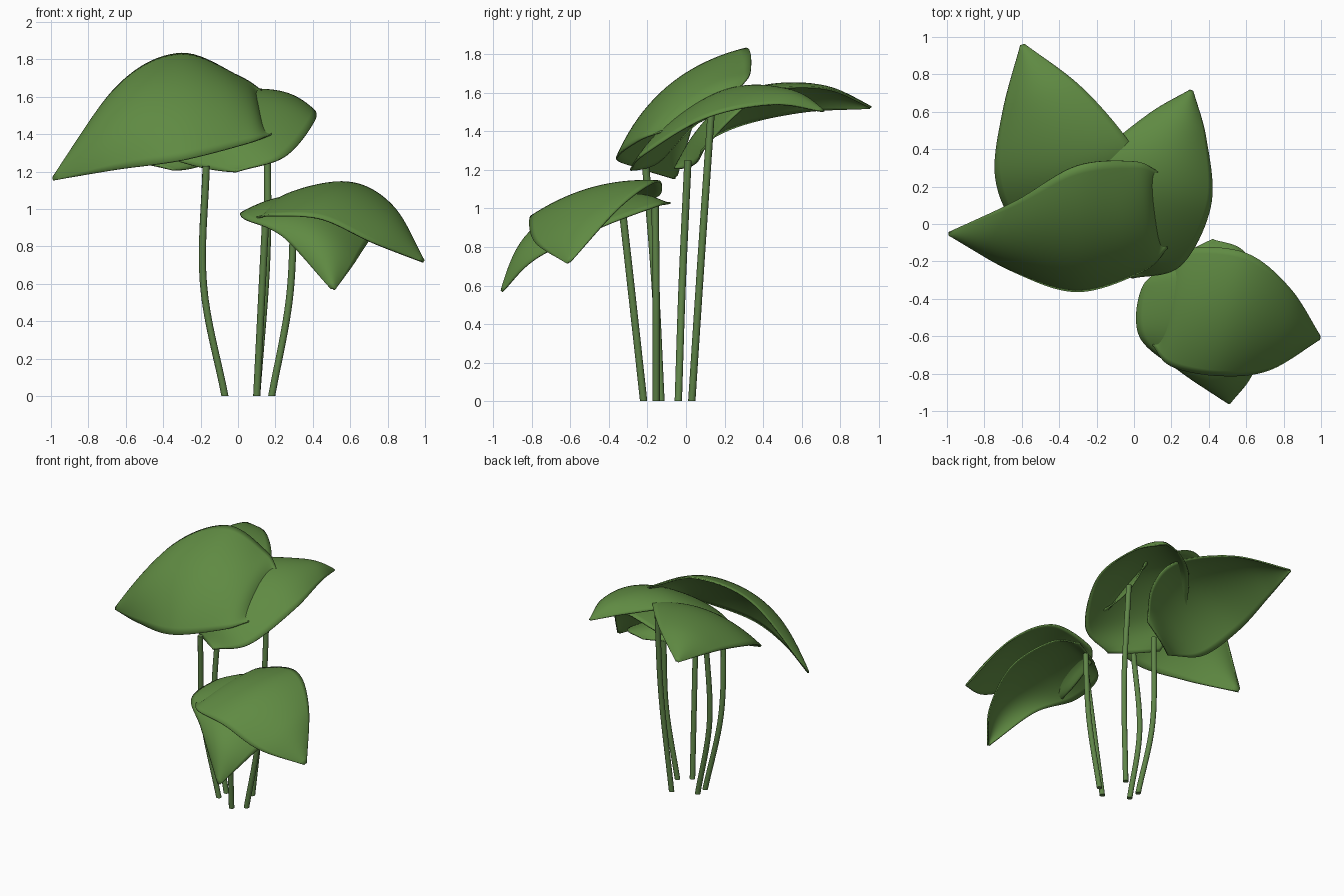
import bpy, math
from mathutils import Vector

if "Cube" in bpy.data.objects:
    bpy.data.objects.remove(bpy.data.objects["Cube"])


def material(name, color):
    m = bpy.data.materials.new(name)
    m.diffuse_color = (*color, 1)
    m.use_nodes = True
    m.node_tree.nodes["Principled BSDF"].inputs["Base Color"].default_value = m.diffuse_color
    return m


LEAF = material("leaf green", (0.115, 0.255, 0.055))
STEM = material("stem green", (0.115, 0.235, 0.065))


def spline(pts, u):
    """Catmull-Rom curve through evenly spaced points."""
    p = [Vector(q) for q in pts]
    p = [2 * p[0] - p[1]] + p + [2 * p[-1] - p[-2]]
    s = u * (len(pts) - 1)
    i = min(int(s), len(pts) - 2)
    t = s - i
    a, b, c, d = p[i:i + 4]
    return 0.5 * (2 * b + (c - a) * t + (2 * a - 5 * b + 4 * c - d) * t * t
                  + (3 * b - a - 3 * c + d) * t ** 3)


def leaf(name, left, right, tip, bulge, dip=0.04, nu=40, nv=20):
    """Arched blade lofted between two edge curves that meet at the tip."""
    left, right = left + [tip], right + [tip]
    verts, faces = [], []
    for i in range(nu + 1):
        u = 0.99 * i / nu
        a, b = spline(left, u), spline(right, u)
        ahead = spline(left, u + 0.01) + spline(right, u + 0.01) - a - b
        n = (b - a).cross(ahead).normalized()
        if n.z < 0:
            n = -n
        # arched middle, sunk a little where the stem joins
        h = bulge * math.sin(math.pi * u) ** 0.8 - dip * max(0, 1 - u / 0.35) ** 1.5
        for j in range(nv + 1):
            v = j / nv
            verts.append(a.lerp(b, v) + n * h * 4 * v * (1 - v))
    w = nv + 1
    for i in range(nu):
        for j in range(nv):
            k = i * w + j
            faces.append((k, k + 1, k + w + 1, k + w))
    me = bpy.data.meshes.new(name)
    me.from_pydata(verts, [], faces)
    me.materials.append(LEAF)
    me.polygons.foreach_set("use_smooth", [True] * len(faces))
    ob = bpy.data.objects.new(name, me)
    bpy.context.collection.objects.link(ob)
    s = ob.modifiers.new("thickness", "SOLIDIFY")
    s.thickness, s.offset = 0.01, 0


def stem(name, *pts, radius=0.019, n=16, sides=12):
    """Bent round stalk with closed ends."""
    verts, faces = [], []
    for i in range(n + 1):
        c = spline(pts, i / n)
        for k in range(sides):
            a = 2 * math.pi * k / sides
            verts.append(c + Vector((math.cos(a), math.sin(a), 0)) * radius)
    for i in range(n):
        for k in range(sides):
            q = (k + 1) % sides
            faces.append((i * sides + k, i * sides + q,
                          (i + 1) * sides + q, (i + 1) * sides + k))
    faces.append(tuple(reversed(range(sides))))
    faces.append(tuple(range(n * sides, (n + 1) * sides)))
    me = bpy.data.meshes.new(name)
    me.from_pydata(verts, [], faces)
    me.materials.append(STEM)
    me.polygons.foreach_set("use_smooth", [len(f) == 4 for f in faces])
    bpy.context.collection.objects.link(bpy.data.objects.new(name, me))


# Upper leaves
leaf("top_leaf",
     [(.13, .28, 1.63), (0, .335, 1.71), (-.31, .31, 1.83), (-.64, .12, 1.66)],
     [(.18, -.13, 1.40), (.05, -.25, 1.35), (-.3, -.36, 1.26), (-.65, -.25, 1.21)],
     (-1, -.05, 1.15), .11, dip=.06)
leaf("right_back_leaf",
     [(-.33, -.12, 1.26), (-.37, .08, 1.46), (-.2, .35, 1.59), (.07, .58, 1.565)],
     [(-.01, -.29, 1.20), (.25, -.22, 1.28), (.41, .1, 1.47), (.385, .45, 1.54)],
     (.31, .72, 1.50), .085, dip=.02)
leaf("left_back_leaf",
     [(-.35, -.06, 1.21), (-.62, 0, 1.28), (-.74, .25, 1.42), (-.70, .6, 1.50)],
     [(-.05, .08, 1.30), (.04, .25, 1.48), (-.02, .43, 1.61), (-.28, .73, 1.62)],
     (-.6, .97, 1.52), .09)

# Lower leaves
leaf("lower_right_leaf",
     [(.19, -.22, 1.03), (.30, -.13, 1.08), (.60, -.155, 1.14), (.83, -.34, 1.01)],
     [(.10, -.65, .955), (.20, -.76, .965), (.45, -.81, .945), (.72, -.78, .82)],
     (1, -.61, .71), .06, dip=.03)
leaf("lower_front_leaf",
     [(.17, -.22, 1.03), (.04, -.35, .99), (.03, -.60, .95), (.24, -.78, .85)],
     [(.42, -.08, 1.03), (.60, -.16, 1.01), (.72, -.45, .90), (.64, -.78, .74)],
     (.51, -.96, .56), .10, dip=.01)

# Stems
stem("top_leaf_stem", (.10, .03, 0), (.155, .08, .76), (.155, .13, 1.49))
stem("right_back_leaf_stem", (-.07, -.13, 0), (-.185, -.16, .6), (-.17, -.21, 1.23))
stem("left_back_leaf_stem", (-.07, -.04, 0), (-.185, -.02, .6), (-.17, .01, 1.25))
stem("lower_right_leaf_stem", (.10, -.22, 0), (.125, -.275, .5), (.15, -.33, .99))
stem("lower_front_leaf_stem", (.18, -.155, 0), (.275, -.155, .52), (.30, -.16, 1.02))
